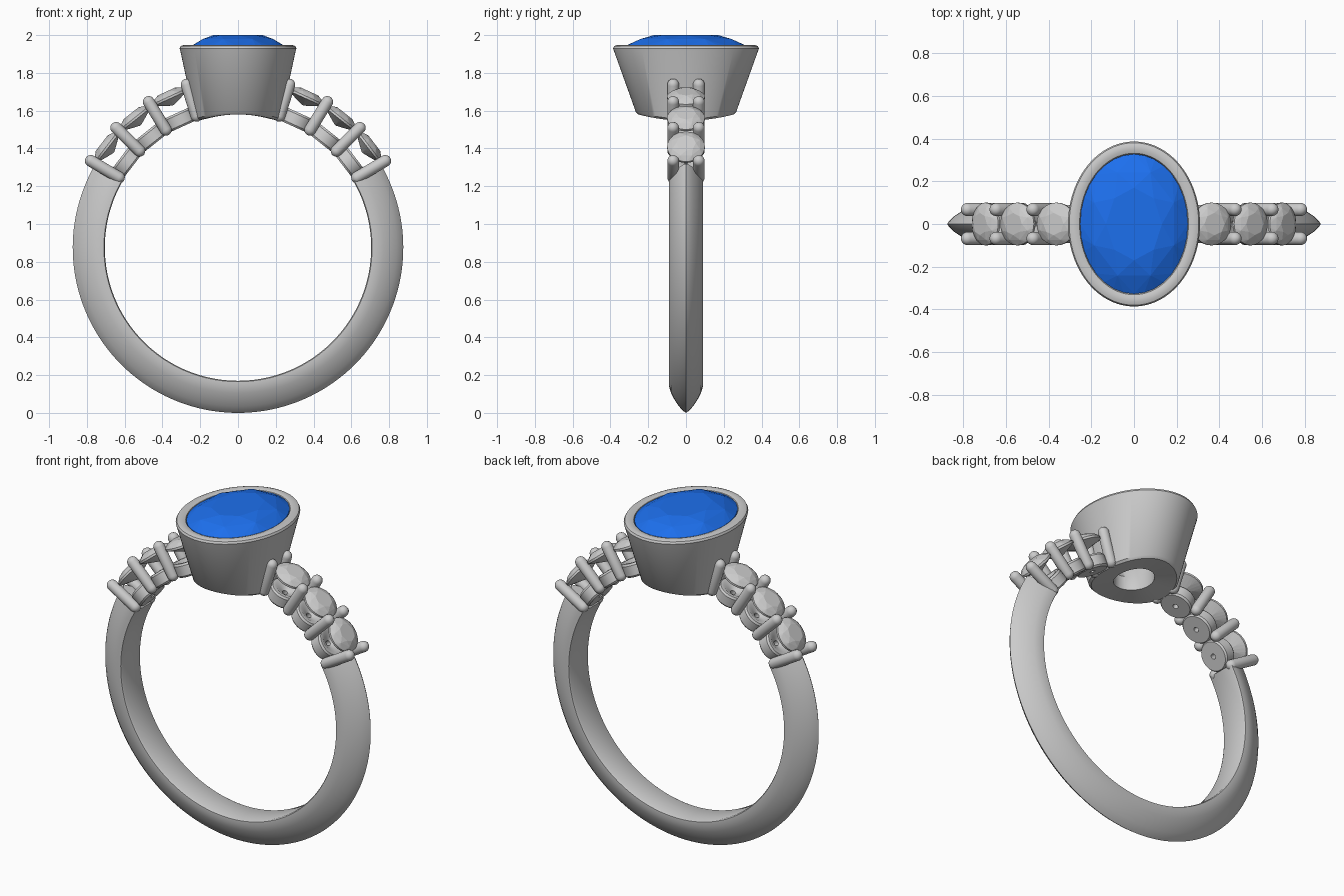
import bpy, bmesh
from math import sin, cos, pi, sqrt, radians
from mathutils import Matrix, Vector

if "Cube" in bpy.data.objects:
    bpy.data.objects.remove(bpy.data.objects["Cube"])

CZ, R_IN = 0.875, 0.705          # ring centre height and finger radius


def finish(name, bm, matrix=Matrix(), smooth=None, mat=None):
    bmesh.ops.recalc_face_normals(bm, faces=bm.faces)
    me = bpy.data.meshes.new(name)
    bm.to_mesh(me)
    bm.free()
    ob = bpy.data.objects.new(name, me)
    bpy.context.collection.objects.link(ob)
    ob.matrix_world = matrix
    if mat:
        me.materials.append(mat)
    if smooth:
        bpy.ops.object.select_all(action='DESELECT')
        ob.select_set(True)
        bpy.context.view_layer.objects.active = ob
        bpy.ops.object.shade_smooth_by_angle(angle=radians(smooth))
    return ob


def skin(bm, loops, wrap_loops, wrap_points=True):
    """Bridge consecutive vertex loops; cap the ends unless they wrap."""
    n, m = len(loops), len(loops[0])
    for i in range(n if wrap_loops else n - 1):
        a, b = loops[i], loops[(i + 1) % n]
        for j in range(m):
            k = (j + 1) % m
            bm.faces.new((a[j], a[k], b[k], b[j]))
    if not wrap_loops:
        bm.faces.new(loops[0])
        bm.faces.new(loops[-1])


def loft(name, rings, n, matrix=Matrix(), wrap=False, smooth=35):
    """Stack ellipses (rx, ry, z); z may be a function of x."""
    bm = bmesh.new()
    loops = []
    for rx, ry, z in rings:
        loop = []
        for j in range(n):
            x, y = rx * cos(2 * pi * j / n), ry * sin(2 * pi * j / n)
            loop.append(bm.verts.new((x, y, z(x) if callable(z) else z)))
        loops.append(loop)
    skin(bm, loops, wrap)
    return finish(name, bm, matrix, smooth)


def gem(name, rx, ry, z, crown, pavilion, matrix=Matrix(), mat=None):
    """Brilliant cut as the convex hull of its facet corners."""
    bm = bmesh.new()
    levels = [(0.52, crown, 8, 0), (0.80, crown * 0.68, 8, 0.5),
              (1.0, 0.006, 32, 0), (1.0, -0.006, 32, 0),
              (0.5, -pavilion * 0.6, 8, 0), (0.04, -pavilion, 8, 0)]
    for r, h, n, off in levels:
        for j in range(n):
            a = 2 * pi * (j + off) / n
            bm.verts.new((rx * r * cos(a), ry * r * sin(a), z + h))
    bmesh.ops.convex_hull(bm, input=bm.verts[:])
    return finish(name, bm, matrix, None, mat)


# Band: pointed-arch section swept from shoulder to shoulder under the finger
half = [(R_IN, 0.08), (0.71, 0.09), (0.735, 0.09), (0.77, 0.079),
        (0.805, 0.061), (0.84, 0.038), (0.865, 0.014)]
section = half + [(0.875, 0)] + [(r, -y) for r, y in reversed(half)]
bm = bmesh.new()
start, steps = radians(59.5), 120
loops = []
for i in range(steps + 1):
    a = start + (2 * pi - 2 * start) * i / steps
    loops.append([bm.verts.new((r * sin(a), y, CZ + r * cos(a))) for r, y in section])
skin(bm, loops, False)
finish("band", bm, smooth=35)


# Oval bezel cup, its underside following the finger hole
def arc(x):
    return CZ + sqrt(R_IN ** 2 - x * x)


def arc_up(x):
    return arc(x) + 0.014


loft("bezel", [
    (0.10, 0.125, arc), (0.215, 0.252, arc), (0.228, 0.266, arc_up),
    (0.305, 0.381, 1.915), (0.309, 0.386, 1.93), (0.303, 0.380, 1.942),
    (0.290, 0.366, 1.947), (0.270, 0.346, 1.947), (0.255, 0.331, 1.942),
    (0.248, 0.323, 1.925), (0.225, 0.295, 1.89), (0.10, 0.125, 1.66)],
    96, wrap=True)

# Blue centre stone
blue = bpy.data.materials.new("blue_stone")
blue.diffuse_color = (0.012, 0.16, 0.85, 1)
blue.use_nodes = True
blue.node_tree.nodes["Principled BSDF"].inputs["Base Color"].default_value = blue.diffuse_color
gem("centre_stone", 0.252, 0.327, 1.934, 0.066, 0.28, mat=blue)

# Shoulders: three stones in cups, with shared prong pairs between them
for side, label in ((1, "right"), (-1, "left")):
    def radial(deg):
        return Matrix.Translation((0, 0, CZ)) @ Matrix.Rotation(side * radians(deg), 4, 'Y')

    for i, deg in enumerate((24.5, 38.5, 52.5)):
        m = radial(deg)
        gem(f"{label}_side_stone_{i+1}", 0.1, 0.1, 0.873, 0.036, 0.045, m)
        loft(f"{label}_stone_cup_{i+1}", [
            (0.015, 0.015, R_IN), (0.082, 0.082, R_IN), (0.09, 0.09, 0.715),
            (0.09, 0.09, 0.772), (0.082, 0.082, 0.783), (0.065, 0.065, 0.783),
            (0.015, 0.015, 0.75)], 40, m, wrap=True)

    for i, deg in enumerate((17.5, 31.5, 45.5, 59.5)):
        for y in (-0.068, 0.068):
            r, lo, hi = 0.031, 0.70, 0.936
            caps = [(r * sin(t), r * (1 - cos(t))) for t in
                    (radians(d) for d in (8, 30, 52, 72, 90))]
            rings = [(q, q, lo + h) for q, h in caps]
            rings += [(q, q, hi - h) for q, h in reversed(caps)]
            loft(f"{label}_prong_{i+1}_{'front' if y < 0 else 'back'}", rings, 20,
                 radial(deg) @ Matrix.Translation((0, y, 0)), smooth=50)
